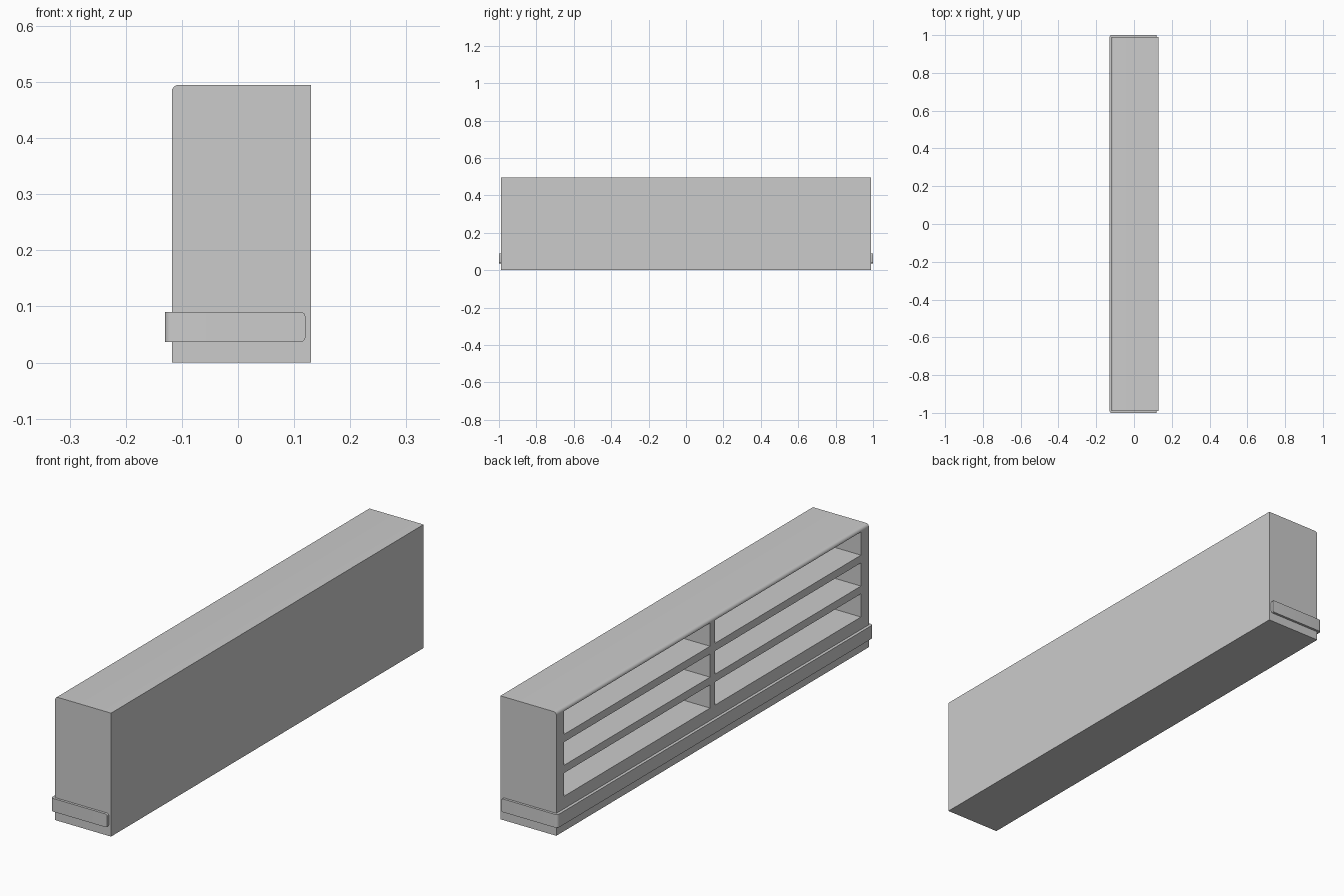
import bpy, bmesh

if "Cube" in bpy.data.objects:
    bpy.data.objects.remove(bpy.data.objects["Cube"])

X0, X1 = -0.118, 0.13      # carcass front (open side) and back
HY, H = 0.99, 0.495        # half length, height
LIP = 0.012                # skirting thickness


def make_object(name, bm):
    bmesh.ops.recalc_face_normals(bm, faces=bm.faces[:])
    mesh = bpy.data.meshes.new(name)
    bm.to_mesh(mesh)
    bm.free()
    obj = bpy.data.objects.new(name, mesh)
    bpy.context.collection.objects.link(obj)
    return obj


def add_prism(bm, outline, z0, z1):
    bottom = [bm.verts.new((x, y, z0)) for x, y in outline]
    face = bm.faces.new(bottom)
    out = bmesh.ops.extrude_face_region(bm, geom=[face])
    for v in out["geom"]:
        if isinstance(v, bmesh.types.BMVert):
            v.co.z = z1


def add_box(bm, x0, x1, y0, y1, z0, z1):
    add_prism(bm, [(x0, y0), (x1, y0), (x1, y1), (x0, y1)], z0, z1)


def round_edges(bm, test, radius):
    edges = [e for e in bm.edges if test(e.verts[0].co, e.verts[1].co)]
    bmesh.ops.bevel(bm, geom=edges, offset=radius, segments=5,
                    profile=0.5, affect='EDGES')


def shade(obj):
    bpy.ops.object.select_all(action='DESELECT')
    obj.select_set(True)
    bpy.context.view_layer.objects.active = obj
    bpy.ops.object.shade_smooth_by_angle(angle=0.6)


# Carcass with a rounded upper front edge
bm = bmesh.new()
add_box(bm, X0, X1, -HY, HY, 0, H)
round_edges(bm, lambda a, b: min(a.z, b.z) > H - 0.001
            and max(a.x, b.x) < X0 + 0.001, 0.012)
carcass = make_object("bookcase_carcass", bm)

# Six shelf compartments: three rows, two columns
bm = bmesh.new()
for row in range(3):
    z = 0.14 + 0.124 * row
    for y0, y1 in ((-0.94, -0.016), (0.016, 0.94)):
        add_box(bm, X0 - 0.05, X1 - 0.018, y0, y1, z, z + 0.093)
cutter = make_object("compartment_cutter", bm)
cutter.hide_render = True

mod = carcass.modifiers.new("compartments", 'BOOLEAN')
mod.operation = 'DIFFERENCE'
mod.solver = 'EXACT'
mod.object = cutter
bpy.context.view_layer.objects.active = carcass
bpy.ops.object.modifier_apply(modifier=mod.name)
bpy.data.objects.remove(cutter)
shade(carcass)

# Skirting band wrapping the open front and both ends
xo, xe, yo = X0 - LIP, 0.12, HY + 0.01
bm = bmesh.new()
add_prism(bm, [(xe, -yo), (xo, -yo), (xo, yo), (xe, yo),
               (xe, HY), (X0, HY), (X0, -HY), (xe, -HY)], 0.037, 0.09)
round_edges(bm, lambda a, b: min(a.x, b.x) > xe - 0.001
            and abs(a.z - b.z) < 0.001, 0.008)
round_edges(bm, lambda a, b: max(a.x, b.x) < xo + 0.001
            and abs(a.z - b.z) > 0.01, 0.012)
skirting = make_object("skirting_band", bm)
shade(skirting)
